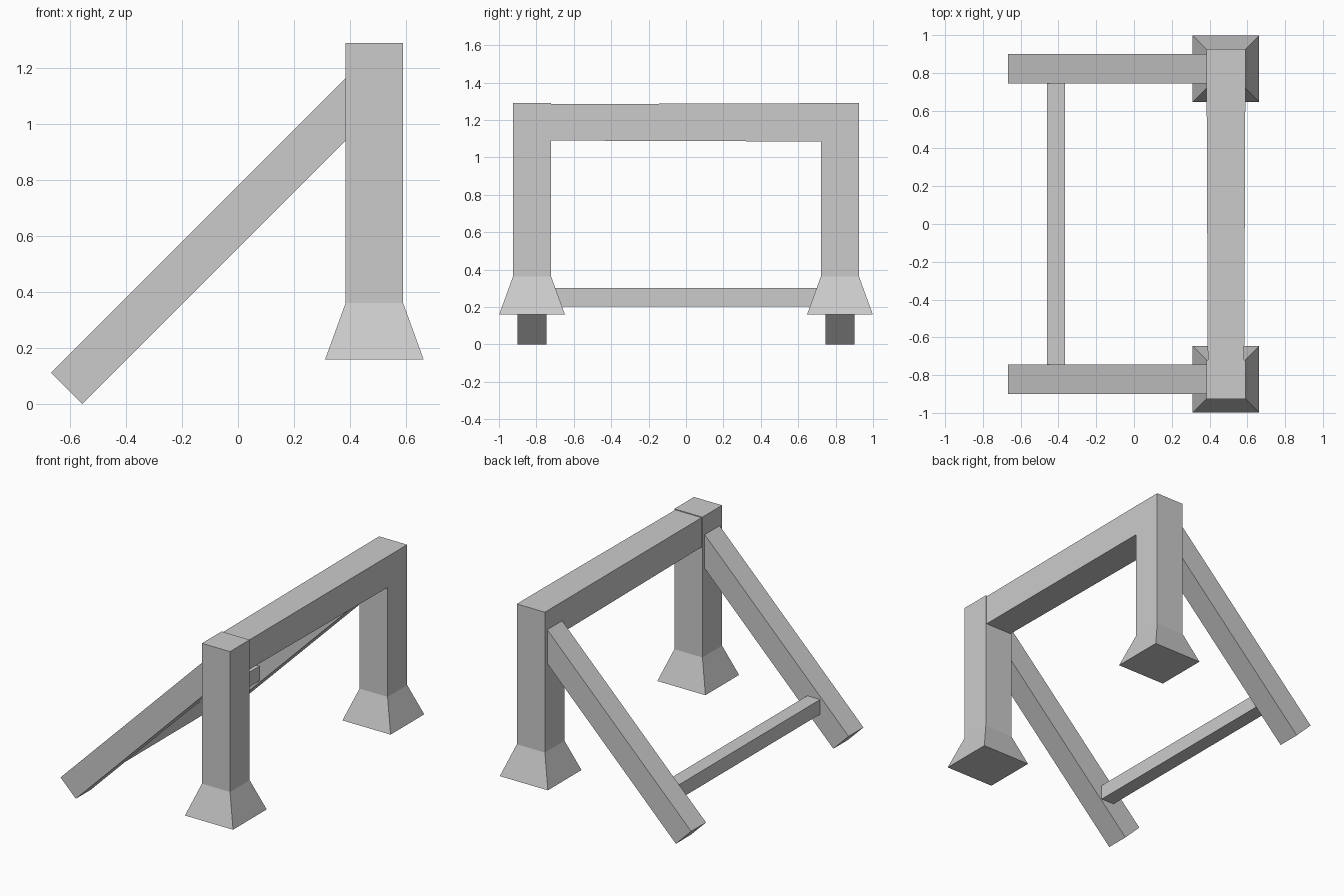
import bpy, bmesh
from math import radians
from mathutils import Matrix, Vector

if "Cube" in bpy.data.objects:
    bpy.data.objects.remove(bpy.data.objects["Cube"])


def finish(name, bm):
    bmesh.ops.recalc_face_normals(bm, faces=bm.faces)
    me = bpy.data.meshes.new(name)
    bm.to_mesh(me)
    bm.free()
    ob = bpy.data.objects.new(name, me)
    bpy.context.collection.objects.link(ob)
    return ob


def box(name, centre, size, pitch=0.0):
    bm = bmesh.new()
    bmesh.ops.create_cube(bm, size=1)
    m = Matrix.Translation(centre) @ Matrix.Rotation(pitch, 4, 'Y') @ Matrix.Diagonal((*size, 1))
    bmesh.ops.transform(bm, matrix=m, verts=bm.verts)
    return finish(name, bm)


PX, PY = 0.487, 0.823            # post centre
HP, HF = 0.1025, 0.176           # half widths of post and foot
INNER = PY - HP                  # inner face of the posts


def leg(side):
    """Flared foot and square post as a stack of square rings."""
    bm = bmesh.new()
    rings = []
    for z, h in ((0.16, HF), (0.362, HP), (1.085, HP), (1.29, HP)):
        rings.append([bm.verts.new((PX + sx * h, side * PY + sy * h, z))
                      for sx, sy in ((-1, -1), (1, -1), (1, 1), (-1, 1))])
    bm.faces.new(rings[0])
    bm.faces.new(rings[-1])
    for a, b in zip(rings, rings[1:]):
        for i in range(4):
            j = (i + 1) % 4
            bm.faces.new((a[i], a[j], b[j], b[i]))
    return bm


# Near post
finish("front_post", leg(-1))

# Far post with the crossbeam extruded from it, tapering slightly
bm = leg(1)
face = next(f for f in bm.faces
            if (f.calc_center_median() - Vector((PX, INNER, 1.1875))).length < 0.01)
ext = bmesh.ops.extrude_face_region(bm, geom=[face])
bmesh.ops.delete(bm, geom=[face], context='FACES_ONLY')
for v in (g for g in ext["geom"] if isinstance(g, bmesh.types.BMVert)):
    v.co.x = PX + (v.co.x - PX) * 0.94
    v.co.z = 1.1875 + (v.co.z - 1.1875) * 0.95
    v.co.y = -INNER
finish("back_post_and_crossbeam", bm)

# Slanted braces, their top ends sunk into the posts
low, top = Vector((-0.612, 0, 0.0565)), Vector((0.487, 0, 1.1555))
mid = (low + top) / 2
for side, name in ((-1, "front_brace"), (1, "back_brace")):
    box(name, (mid.x, side * 0.8225, mid.z), ((top - low).length, 0.155, 0.158), radians(-45))

# Rung between the braces
box("rung", (-0.4125, 0, 0.252), (0.095, 1.50, 0.097))
